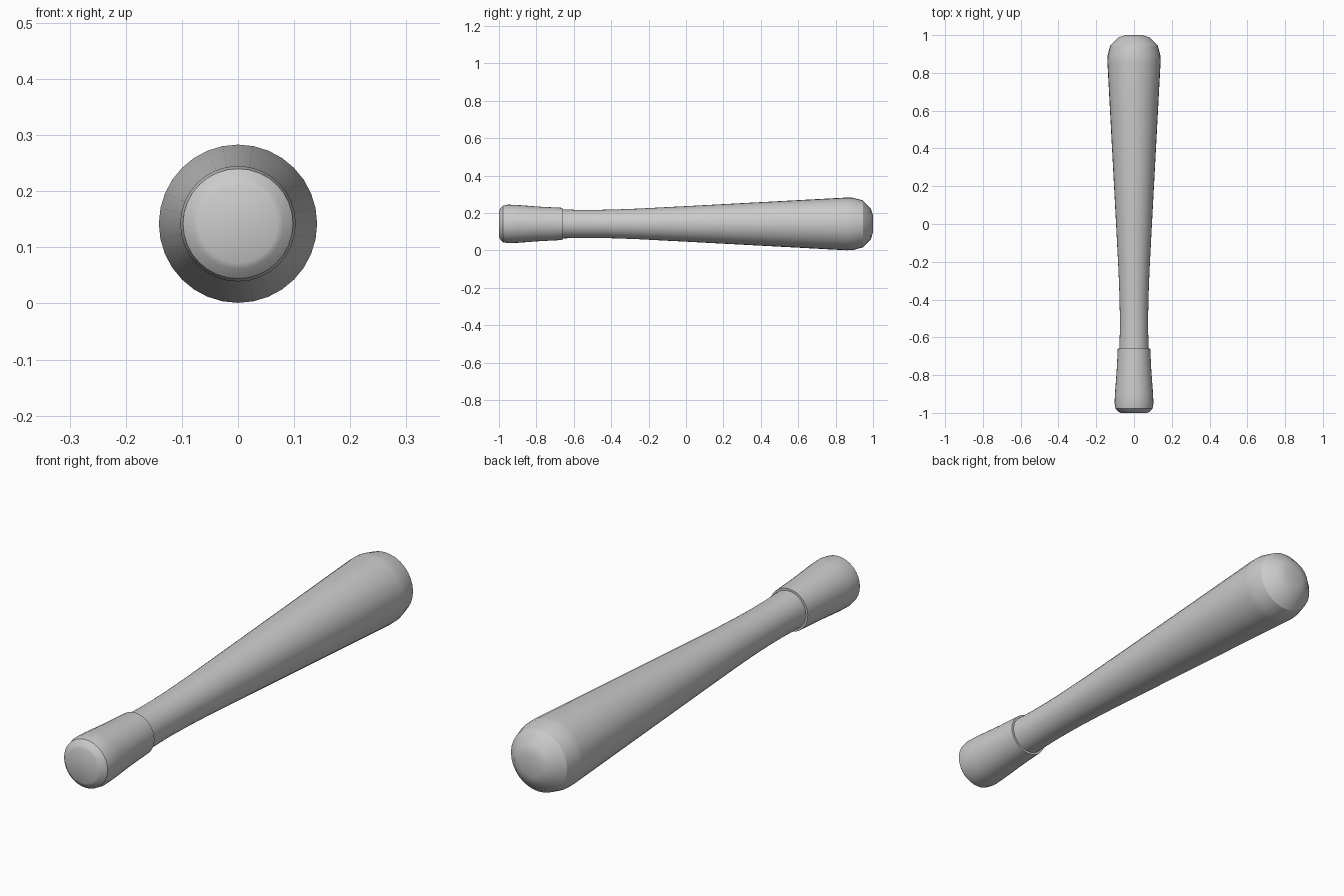
import bpy, bmesh, math

if "Cube" in bpy.data.objects:
    bpy.data.objects.remove(bpy.data.objects["Cube"])

AXIS_Z = 0.142
SIDES = 32


def turned(name, profile, angle):
    """Revolve (y, radius) stations around the long axis; end stations are capped."""
    bm = bmesh.new()
    rings = []
    for y, r in profile:
        rings.append([bm.verts.new((r * math.cos(2 * math.pi * i / SIDES), y,
                                    AXIS_Z + r * math.sin(2 * math.pi * i / SIDES)))
                      for i in range(SIDES)])
    for a, b in zip(rings, rings[1:]):
        for i in range(SIDES):
            j = (i + 1) % SIDES
            bm.faces.new((a[i], a[j], b[j], b[i]))
    bm.faces.new(rings[0])
    bm.faces.new(rings[-1])
    bmesh.ops.recalc_face_normals(bm, faces=bm.faces)
    mesh = bpy.data.meshes.new(name)
    bm.to_mesh(mesh)
    bm.free()
    obj = bpy.data.objects.new(name, mesh)
    bpy.context.collection.objects.link(obj)
    bpy.ops.object.select_all(action='DESELECT')
    obj.select_set(True)
    bpy.context.view_layer.objects.active = obj
    bpy.ops.object.shade_smooth_by_angle(angle=math.radians(angle))
    return obj


# Long tapering shaft with rounded heavy end, starting inside the grip
turned("club_shaft", [
    (-0.70, 0.079), (-0.65, 0.077), (-0.57, 0.075), (-0.48, 0.075),
    (-0.38, 0.077), (-0.25, 0.082), (0.0, 0.095), (0.30, 0.111),
    (0.60, 0.127), (0.86, 0.141), (0.89, 0.140), (0.945, 0.126),
    (0.988, 0.082), (1.0, 0.045)], 28)

# Flared grip sleeve with a small step against the shaft
turned("grip", [
    (-1.0, 0.070), (-0.994, 0.081), (-0.978, 0.098), (-0.95, 0.103),
    (-0.90, 0.101), (-0.78, 0.092), (-0.66, 0.086)], 35)
